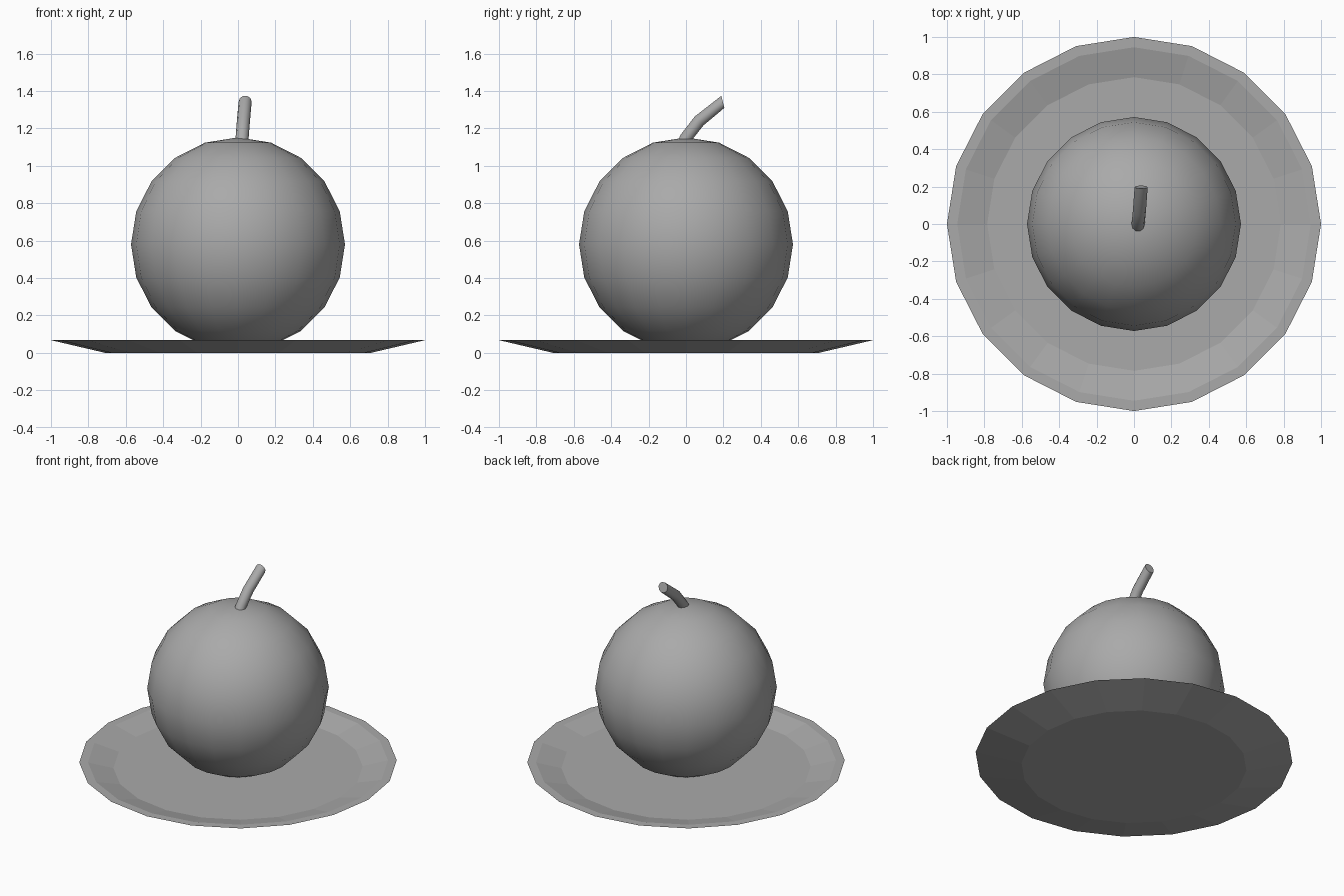
import bpy
import bmesh
from math import radians, sin, cos, tau
from mathutils import Vector

if "Cube" in bpy.data.objects:
    bpy.data.objects.remove(bpy.data.objects["Cube"], do_unlink=True)

grey = bpy.data.materials.new("plain grey")
grey.use_nodes = True
grey.diffuse_color = (0.4, 0.4, 0.4, 1)
grey.node_tree.nodes["Principled BSDF"].inputs["Base Color"].default_value = (0.4, 0.4, 0.4, 1)


def finish(name, bm, smooth):
    """Turn a bmesh into a named object."""
    bmesh.ops.recalc_face_normals(bm, faces=bm.faces)
    mesh = bpy.data.meshes.new(name)
    bm.to_mesh(mesh)
    bm.free()
    mesh.materials.append(grey)
    obj = bpy.data.objects.new(name, mesh)
    bpy.context.collection.objects.link(obj)
    if smooth:
        bpy.ops.object.select_all(action="DESELECT")
        obj.select_set(True)
        bpy.context.view_layer.objects.active = obj
        bpy.ops.object.shade_smooth_by_angle(angle=radians(40))
    return obj


def loft(name, rings, smooth):
    """Skin a list of point rings and cap both ends."""
    bm = bmesh.new()
    loops = [[bm.verts.new(p) for p in ring] for ring in rings]
    for a, b in zip(loops, loops[1:]):
        n = len(a)
        for i in range(n):
            j = (i + 1) % n
            bm.faces.new((a[i], a[j], b[j], b[i]))
    bm.faces.new(loops[0])
    bm.faces.new(loops[-1])
    return finish(name, bm, smooth)


def ring(centre, radius, sides, tilt=0):
    """Circle of points, tipped towards +y by tilt."""
    u, v = Vector((1, 0, 0)), Vector((0, cos(tilt), -sin(tilt)))
    return [Vector(centre) + radius * (u * cos(tau * i / sides) + v * sin(tau * i / sides))
            for i in range(sides)]


# Plate: underside, sloped outer wall, flat rim, inner slope, floor
profile = [(0.71, 0), (1, 0.068), (0.945, 0.068), (0.785, 0.028)]
loft("plate", [ring((0, 0, z), r, 20) for r, z in profile], False)

# Round fruit resting in the plate
bm = bmesh.new()
bmesh.ops.create_uvsphere(bm, u_segments=20, v_segments=10, radius=0.572)
bmesh.ops.translate(bm, verts=bm.verts, vec=(0, 0, 0.58))
finish("fruit", bm, True)

# Stem bending backwards
path = [((0.02, -0.02, 1.1), 15), ((0.022, 0.0, 1.15), 25),
        ((0.029, 0.07, 1.24), 45), ((0.038, 0.197, 1.342), 76)]
loft("stem", [ring(c, 0.035, 10, radians(t)) for c, t in path], True)
